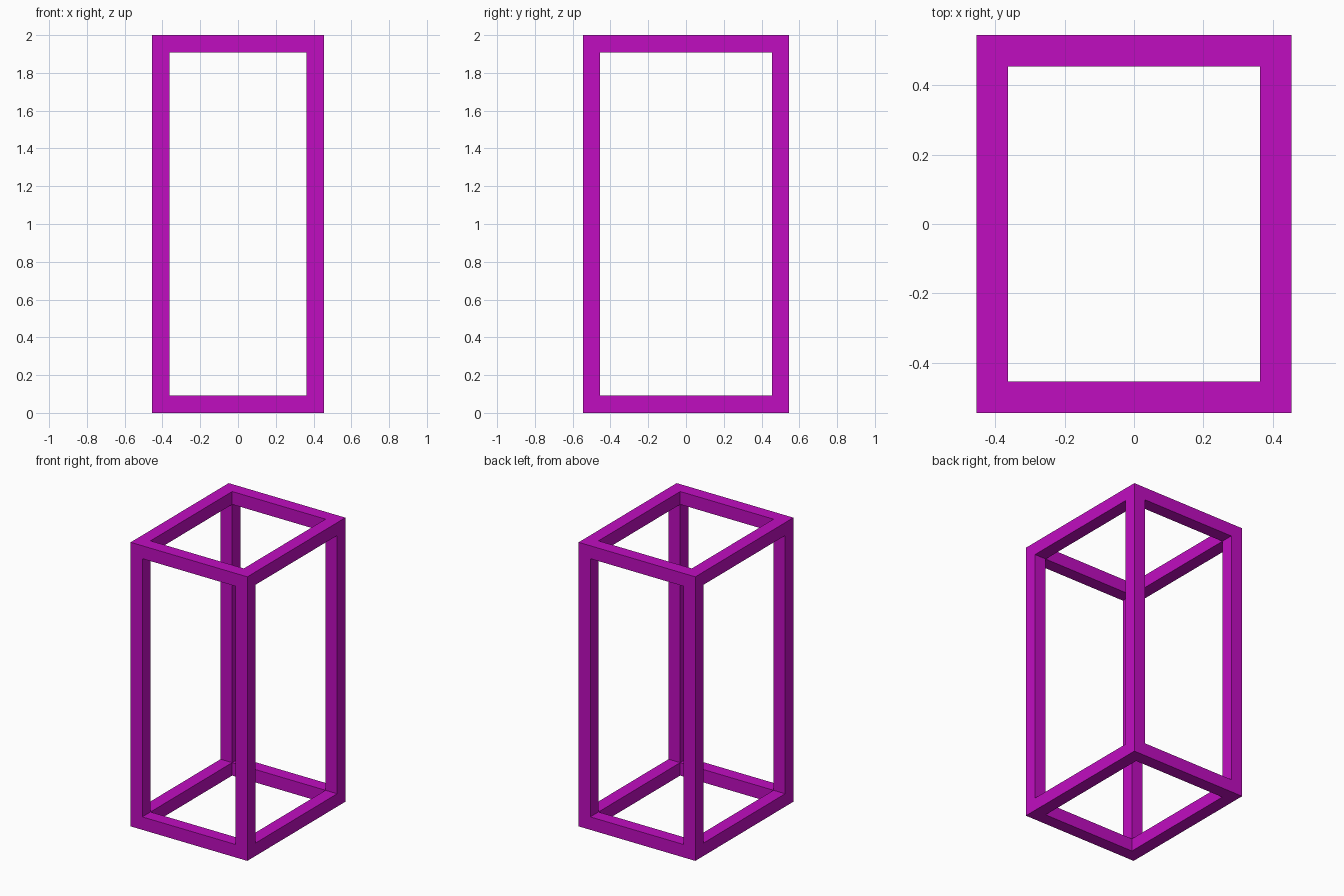
import bpy
import bmesh
from mathutils import Matrix

if "Cube" in bpy.data.objects:
    bpy.data.objects.remove(bpy.data.objects["Cube"], do_unlink=True)

BAR = 1 / 11                                  # square bar thickness
WIDTH, DEPTH, HEIGHT = 10 * BAR, 12 * BAR, 22 * BAR

# Single magenta material
magenta = bpy.data.materials.new("magenta")
magenta.use_nodes = True
colour = (0.527, 0.004, 0.527, 1.0)
magenta.diffuse_color = colour
magenta.node_tree.nodes["Principled BSDF"].inputs["Base Color"].default_value = colour

# Solid block standing on the ground
bm = bmesh.new()
bmesh.ops.create_cube(bm, size=1.0, matrix=Matrix.Translation((0, 0, HEIGHT / 2))
                      @ Matrix.Diagonal((WIDTH, DEPTH, HEIGHT, 1)))
openings = list(bm.faces)

# Inset every side by one bar, then push the openings in by one bar
bmesh.ops.inset_individual(bm, faces=openings, thickness=BAR, use_even_offset=True)
for face in openings:
    inward = -face.normal.copy() * BAR
    pushed = bmesh.ops.extrude_discrete_faces(bm, faces=[face])["faces"]
    bmesh.ops.translate(bm, verts=pushed[0].verts, vec=inward)
    bmesh.ops.delete(bm, geom=pushed, context='FACES_ONLY')

# The tunnel corners meet inside: weld them into one closed frame
bmesh.ops.remove_doubles(bm, verts=bm.verts, dist=0.001)
bmesh.ops.recalc_face_normals(bm, faces=bm.faces)

mesh = bpy.data.meshes.new("box_frame")
bm.to_mesh(mesh)
bm.free()
mesh.materials.append(magenta)
frame = bpy.data.objects.new("box_frame", mesh)
bpy.context.collection.objects.link(frame)
